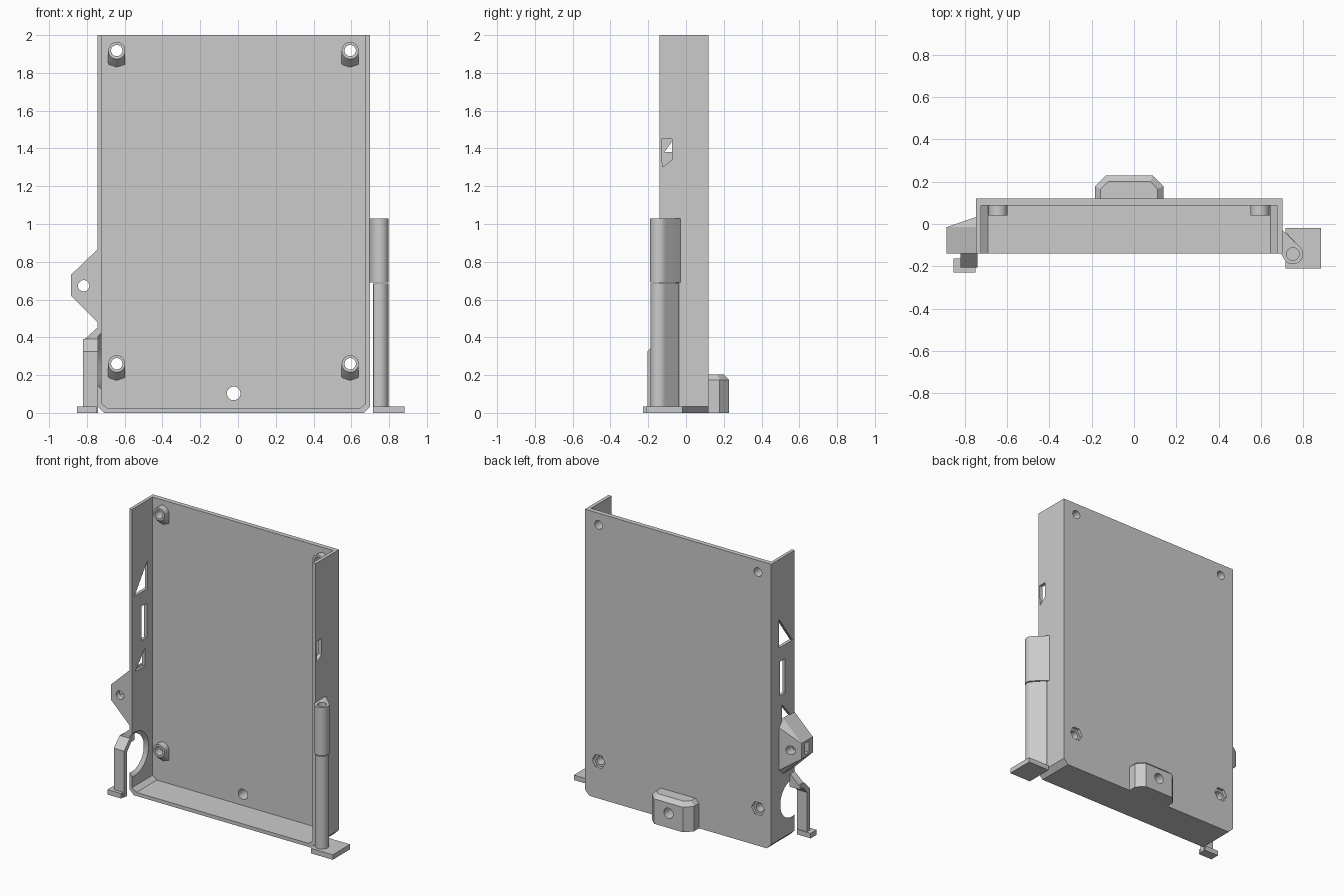
import bpy, bmesh, math
from mathutils import Vector, Matrix

cube = bpy.data.objects.get("Cube")
if cube:
    bpy.data.objects.remove(cube, do_unlink=True)

grey = bpy.data.materials.new("plain grey")
grey.use_nodes = True
grey.diffuse_color = (0.6, 0.6, 0.6, 1)
grey.node_tree.nodes["Principled BSDF"].inputs["Base Color"].default_value = (0.6, 0.6, 0.6, 1)
parts = []


def finish(name, bm):
    bmesh.ops.recalc_face_normals(bm, faces=bm.faces)
    mesh = bpy.data.meshes.new(name)
    bm.to_mesh(mesh)
    bm.free()
    mesh.materials.append(grey)
    ob = bpy.data.objects.new(name, mesh)
    bpy.context.collection.objects.link(ob)
    parts.append(ob)
    return ob


def place(axis, p, d):
    """Put a 2D profile point at depth d along the given axis."""
    u, v = p
    return {"x": Vector((d, u, v)), "y": Vector((u, d, v)), "z": Vector((u, v, d))}[axis]


def prism(name, axis, pts, a, b):
    bm = bmesh.new()
    ends = [[bm.verts.new(place(axis, p, d)) for p in pts] for d in (a, b)]
    for ring in ends:
        bm.faces.new(ring)
    for i in range(len(pts)):
        j = (i + 1) % len(pts)
        bm.faces.new((ends[0][i], ends[0][j], ends[1][j], ends[1][i]))
    return finish(name, bm)


def hull(name, points):
    bm = bmesh.new()
    for p in points:
        bm.verts.new(p)
    res = bmesh.ops.convex_hull(bm, input=bm.verts)
    loose = [g for g in res["geom_interior"] if isinstance(g, bmesh.types.BMVert)]
    bmesh.ops.delete(bm, geom=loose, context="VERTS")
    bmesh.ops.dissolve_limit(bm, angle_limit=0.01, verts=bm.verts, edges=bm.edges)
    return finish(name, bm)


def box(name, x, y, z):
    return prism(name, "z", [(x[0], y[0]), (x[1], y[0]), (x[1], y[1]), (x[0], y[1])], *z)


def circle(u, v, r, n=32):
    return [(u + r * math.cos(t * math.tau / n), v + r * math.sin(t * math.tau / n)) for t in range(n)]


def cut(target, *cutters):
    for c in cutters:
        mod = target.modifiers.new("cut", "BOOLEAN")
        mod.operation, mod.solver, mod.object = "DIFFERENCE", "EXACT", c
        bpy.context.view_layer.update()
        deps = bpy.context.evaluated_depsgraph_get()
        mesh = bpy.data.meshes.new_from_object(target.evaluated_get(deps))
        target.modifiers.clear()
        target.data = mesh
    for c in cutters:
        parts.remove(c)
        bpy.data.objects.remove(c, do_unlink=True)


FRONT, BACK, FLOOR = -0.14, 0.12, 0.087   # tray depth limits
LEFT, RIGHT = 0.70, -0.745                # outer wall faces
MID = -0.023

# Tray: chamfered outline, hollowed from the front and open at the top
tray = prism("tray", "y", [(RIGHT, 2), (RIGHT, 0.035), (RIGHT + 0.035, 0), (LEFT - 0.035, 0),
                           (LEFT, 0.035), (LEFT, 2)], FRONT, BACK)
cut(tray, prism("hollow", "y", [(RIGHT + 0.022, 2.1), (RIGHT + 0.022, 0.05), (RIGHT + 0.055, 0.025),
                                (LEFT - 0.055, 0.025), (LEFT - 0.024, 0.05), (LEFT - 0.024, 2.1)], -0.3, FLOOR))

# Side wall windows
cut(tray,
    prism("big_window", "x", [(0.032, 1.58), (0.032, 1.38), (-0.115, 1.38)], -0.8, -0.7),
    prism("slot", "x", [(-0.035, 1.04), (0.022, 1.04), (0.022, 1.28), (-0.035, 1.28)], -0.8, -0.7),
    prism("small_window", "x", [(0, 0.97), (0, 0.85), (-0.105, 0.85)], -0.8, -0.7),
    prism("left_window", "x", [(-0.13, 1.45), (-0.075, 1.45), (-0.075, 1.34), (-0.125, 1.30)], 0.65, 0.75))

# Tapered round opening that breaks through the front edge of the right wall
cone = [place("x", p, -0.765) for p in circle(-0.11, 0.275, 0.11, 48)]
cone += [place("x", p, -0.705) for p in circle(-0.11, 0.275, 0.17, 48)]
cut(tray, hull("round_opening", cone))

# Standoffs with a sloping support underneath, drilled through the tray
for x in (-0.642, 0.594):
    for z in (0.26, 1.918):
        pts = [place("y", p, 0.04) for p in circle(x, z, 0.045)]
        pts += [place("y", p, 0.095) for p in circle(x, z, 0.045)]
        pts += [Vector((x + dx, 0.095, z - dz)) for dx, dz in ((-0.045, 0.08), (0, 0.095), (0.045, 0.08))]
        post = hull("standoff", pts)
        cut(post, prism("drill", "y", circle(x, z, 0.03), 0, 0.2))
        cut(tray, prism("drill", "y", circle(x, z, 0.03), 0, 0.2))
        if z < 1:
            cut(tray, prism("nut_pocket", "y", circle(x, z, 0.05, 6), 0.098, 0.2))

# Rear mounting block with chamfered corners and top
base = [(-0.162, BACK), (-0.162, 0.178), (-0.112, 0.228), (0.112, 0.228), (0.162, 0.178), (0.162, BACK)]
inner = [(-0.134, BACK), (-0.134, 0.165), (-0.1, 0.2), (0.1, 0.2), (0.134, 0.165), (0.134, BACK)]
block = hull("rear_block", [Vector((MID + x, y - (0.005 if y == BACK else 0), z))
                            for ring, heights in ((base, (0, 0.175)), (inner, (0.203,)))
                            for x, y in ring for z in heights])
for ob in (tray, block):
    cut(ob, prism("drill", "y", circle(MID, 0.103, 0.036), 0, 0.4))

# Right mounting lug with a rear gusset, a screw hole and a nut slot
wall = RIGHT + 0.005
lug = hull("side_lug", [Vector(p) for y in (FRONT, -0.015) for p in
                        ((wall, y, 0.87), (-0.885, y, 0.73), (-0.885, y, 0.62), (wall, y, 0.477))]
           + [Vector((wall, 0.035, z)) for z in (0.825, 0.52)])
cut(lug, prism("drill", "y", circle(-0.817, 0.673, 0.03), -0.3, 0.2),
    box("nut_slot", (-0.95, -0.775), (-0.1, -0.055), (0.635, 0.715)))

# Right strap hook, its gusset on the wall, and its foot
prism("strap_hook", "x", [(-0.205, 0), (-0.205, 0.325), (-0.14, 0.39), (-0.09, 0.39), (-0.09, 0.36),
                          (-0.125, 0.36), (-0.17, 0.31), (-0.17, 0)], -0.82, wall)
prism("strap_gusset", "y", [(wall, 0.455), (wall, 0.38), (-0.82, 0.38), (-0.812, 0.39)], FRONT, -0.09)
box("strap_foot", (-0.853, -0.748), (-0.228, -0.162), (0, 0.035))

# Left sleeve and the pin under it
PX, PY = 0.75, -0.142


def rod(name, r, flat, back, z0, z1):
    ring = [(max(x, flat), y) for x, y in circle(PX, PY, r)] + [(flat, back), (flat, PY)]
    return hull(name, [Vector((x, y, z)) for x, y in ring for z in (z0, z1)])


sleeve = rod("pin_sleeve", 0.048, LEFT - 0.003, -0.025, 0.69, 1.028)
cut(sleeve, prism("bore", "z", circle(PX, PY, 0.03), 0.6, 1.2))
rod("pin", 0.046, 0.715, -0.036, 0, 0.684)
box("pin_foot", (0.715, 0.882), (-0.21, -0.018), (0, 0.035))

# Smooth only the round surfaces
bpy.ops.object.select_all(action="DESELECT")
for ob in parts:
    ob.select_set(True)
bpy.context.view_layer.objects.active = tray
bpy.ops.object.shade_smooth_by_angle(angle=math.radians(25))
